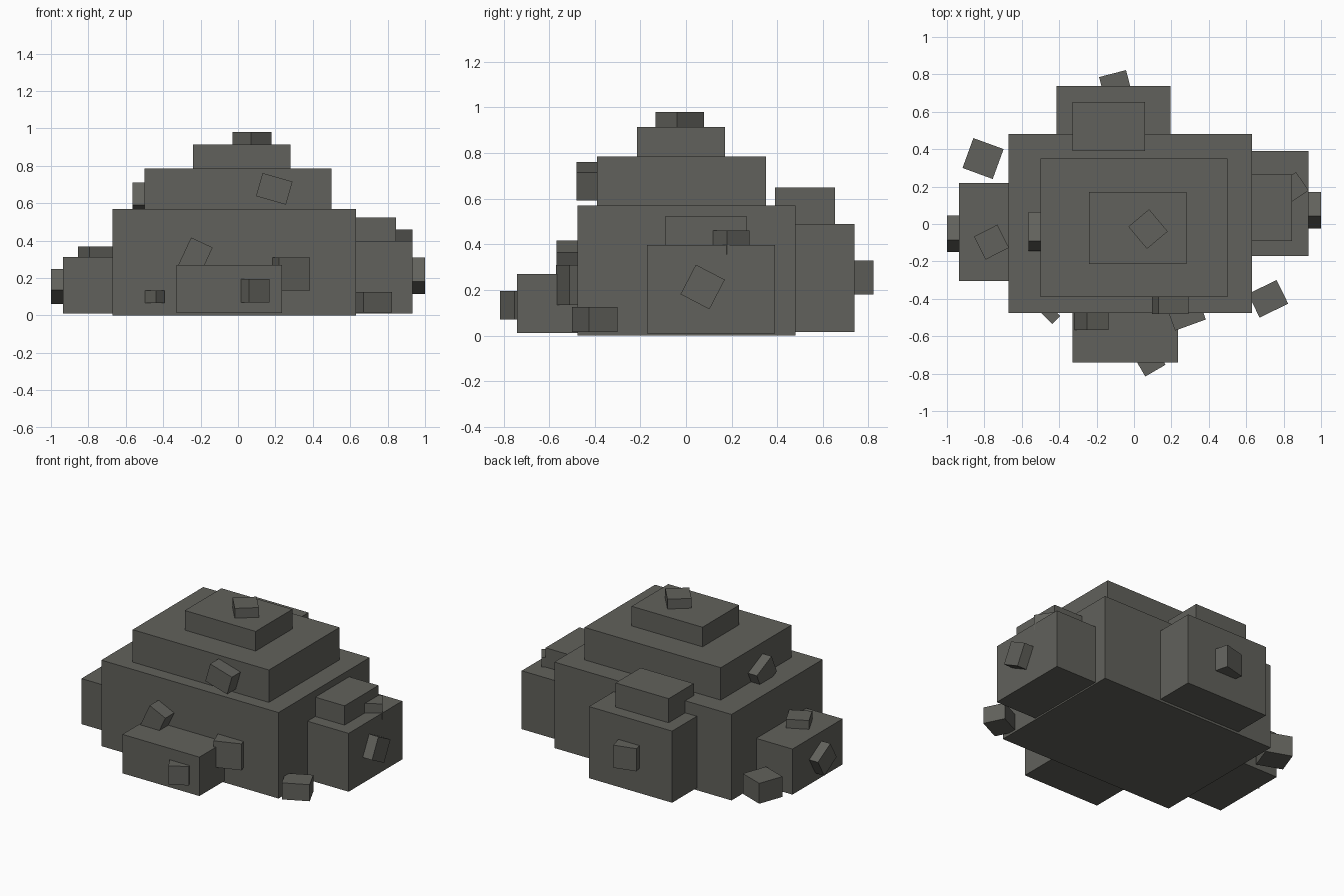
import bpy
from math import radians
from mathutils import Euler, Matrix, Vector

cube = bpy.data.objects.get("Cube")
if cube:
    bpy.data.objects.remove(cube, do_unlink=True)

stone = bpy.data.materials.new("dark_grey_stone")
stone.use_nodes = True
colour = (0.12, 0.12, 0.106, 1)
stone.diffuse_color = colour
stone.node_tree.nodes["Principled BSDF"].inputs["Base Color"].default_value = colour


def box(name, centre, size, axis="Z", angle=0):
    """Flat-shaded box, turned about one axis through its centre."""
    bpy.ops.mesh.primitive_cube_add(size=1)
    ob = bpy.context.object
    ob.name = name
    turn = Matrix.Rotation(radians(angle), 4, axis)
    ob.data.transform(turn @ Matrix.Diagonal((*size, 1)))
    ob.location = centre
    ob.data.materials.append(stone)
    return ob


def block(name, low, high):
    """Upright box between two opposite corners."""
    a, b = Vector(low), Vector(high)
    return box(name, (a + b) / 2, b - a)


# Stepped central mound
block("base_tier", (-.67, -.475, 0), (.63, .48, .57))
block("middle_tier", (-.50, -.39, .55), (.50, .35, .785))
block("top_tier", (-.24, -.215, .77), (.28, .17, .915))

# Buttress blocks on the four sides
block("front_buttress", (-.33, -.74, .012), (.235, -.4, .27))
block("back_buttress", (-.415, .4, .015), (.195, .738, .49))
block("back_buttress_step", (-.33, .39, .47), (.06, .653, .65))
block("left_buttress", (.55, -.172, .01), (.932, .39, .397))
block("left_buttress_step", (.55, -.09, .38), (.845, .265, .525))
block("right_buttress", (-.935, -.305, .01), (-.6, .22, .312))

# Loose stones turned on the vertical axis
box("summit_stone", (.075, -.027, .935), (.145, .155, .09), "Z", 40)
box("front_buttress_stone", (.083, -.73, .132), (.125, .125, .125), "Z", 30)
box("front_wall_stone", (.272, -.458, .222), (.175, .175, .175), "Z", 20)
box("front_wall_pebble", (-.455, -.474, .1), (.062, .11, .065), "Z", 45)
box("left_ground_stone", (.717, -.4, .07), (.17, .141, .11), "Z", 26)
box("right_ground_stone", (-.807, .35, .088), (.172, .17, .135), "Z", -20)
box("right_buttress_top_stone", (-.762, -.097, .32), (.14, .138, .1), "Z", 27)
box("left_ledge_stone", (.85, .195, .407), (.12, .12, .105), "Z", 34)
box("back_buttress_stone", (-.096, .732, .255), (.149, .149, .15), "Z", 14.5)

# Stones tilted against the walls
box("front_leaning_stone", (-.229, -.5, .313), (.127, .135, .17), "Y", 25)
box("middle_tier_front_stone", (.194, -.41, .677), (.166, .14, .128), "Y", 16)
box("left_buttress_stone", (.93, .073, .213), (.14, .143, .146), "X", -27.5)
box("right_buttress_stone", (-.93, -.053, .155), (.14, .15, .132), "X", -30)
box("middle_tier_right_stone", (-.5, -.04, .615), (.13, .17, .132), "X", -24.6)
